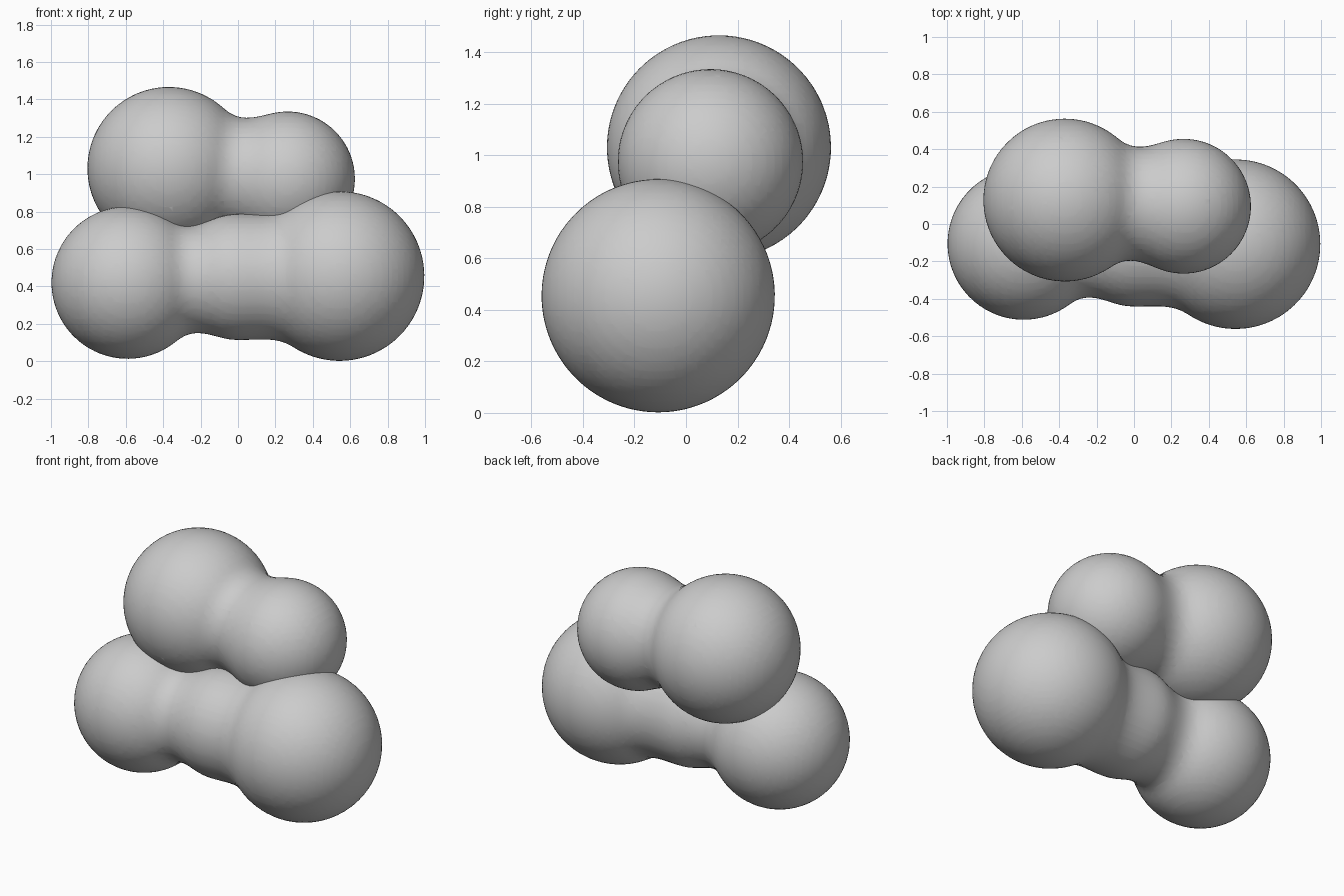
import bpy

if "Cube" in bpy.data.objects:
    bpy.data.objects.remove(bpy.data.objects["Cube"])

THRESHOLD, STIFFNESS = 0.6, 3.75
# ratio between a ball's field radius and its visible surface radius
REACH = (1 - (THRESHOLD / STIFFNESS) ** (1 / 3)) ** 0.5


def blob(name, balls):
    """Blend (x, y, z, radius) balls into one smooth mesh."""
    data = bpy.data.metaballs.new(name)
    data.threshold = THRESHOLD
    data.resolution = data.render_resolution = 0.03
    for x, y, z, r in balls:
        ball = data.elements.new(type='BALL')
        ball.co = (x, y, z)
        ball.radius = r / REACH
        ball.stiffness = STIFFNESS
    obj = bpy.data.objects.new(name, data)
    bpy.context.collection.objects.link(obj)
    bpy.ops.object.select_all(action='DESELECT')
    obj.select_set(True)
    bpy.context.view_layer.objects.active = obj
    bpy.context.view_layer.update()
    bpy.ops.object.convert(target='MESH')
    mesh_obj = bpy.context.view_layer.objects.active
    mesh_obj.name = name
    for p in mesh_obj.data.polygons:
        p.use_smooth = True


# lower row of three puffs
blob("lower_cloud", [(-0.59, -0.105, 0.42, 0.407),
                     (0.0, -0.105, 0.45, 0.336),
                     (0.543, -0.108, 0.455, 0.453)])

# upper pair of puffs, resting into the lower row
blob("upper_cloud", [(-0.37, 0.128, 1.031, 0.435),
                     (0.265, 0.095, 0.975, 0.36)])
